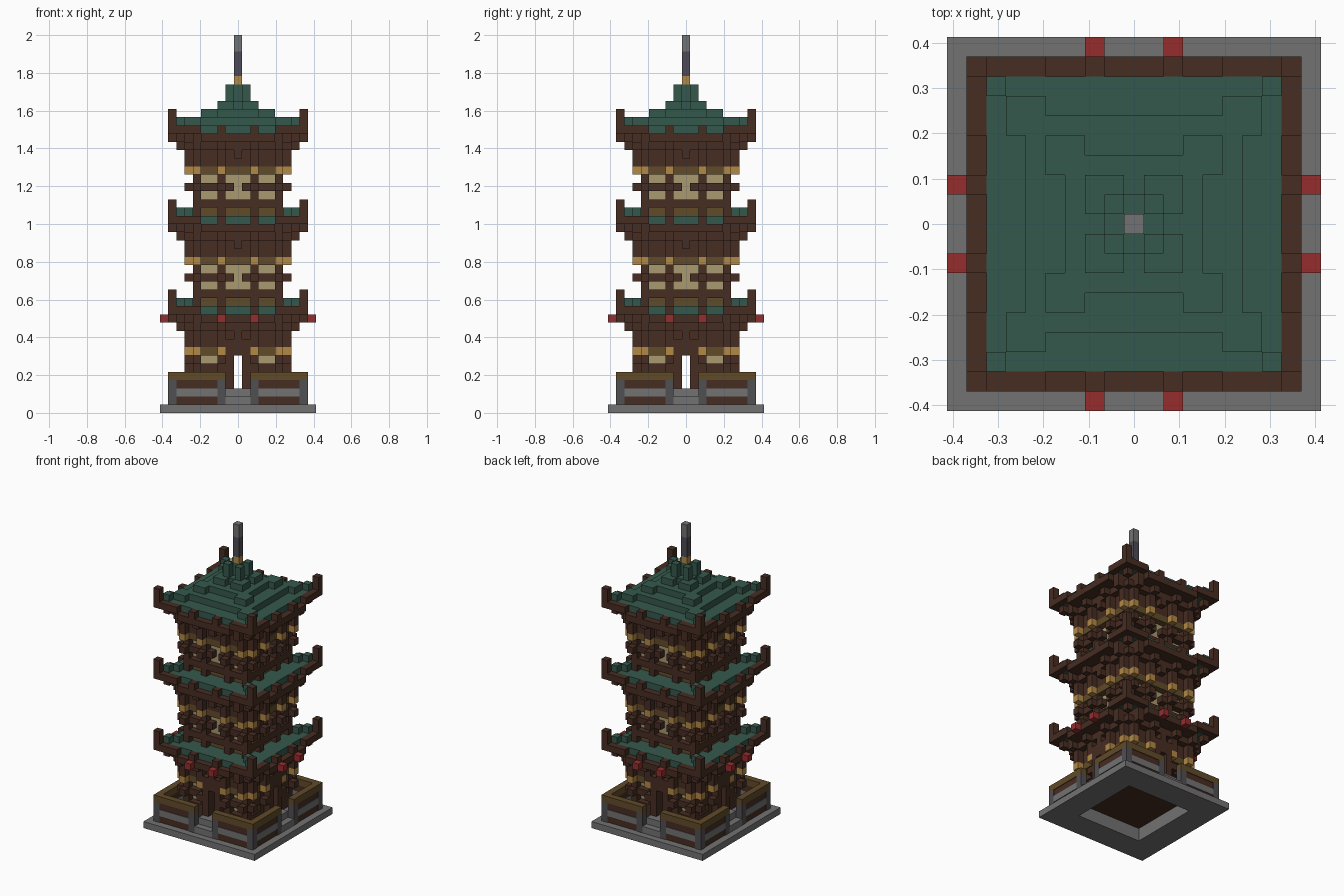
import bpy
import bmesh
from mathutils import Matrix, Vector

if "Cube" in bpy.data.objects:
    bpy.data.objects.remove(bpy.data.objects["Cube"], do_unlink=True)

UNIT = 2 / 46  # size of one block


def material(name, color):
    m = bpy.data.materials.new(name)
    m.use_nodes = True
    m.diffuse_color = (*color, 1)
    bsdf = m.node_tree.nodes["Principled BSDF"]
    bsdf.inputs["Base Color"].default_value = (*color, 1)
    bsdf.inputs["Roughness"].default_value = 0.9
    return m


STONE = material("stone gray", (0.17, 0.17, 0.17))
SLATE = material("dark stone", (0.08, 0.08, 0.088))
IRON = material("spire iron", (0.075, 0.07, 0.09))
WOOD = material("dark wood", (0.062, 0.026, 0.016))
BRONZE = material("brown gold", (0.12, 0.07, 0.022))
GOLD = material("gold", (0.45, 0.25, 0.06))
PAPER = material("window paper", (0.40, 0.32, 0.16))
TEAL = material("teal tile", (0.035, 0.098, 0.073))
RED = material("lantern red", (0.30, 0.027, 0.028))


def part(name, mat, boxes, lift=0, mirror=True, sides=4):
    """Boxes are (x0, x1, out0, out1, z0, z1) on the front side, in blocks."""
    bm = bmesh.new()
    for x0, x1, d0, d1, z0, z1 in boxes:
        spans = {(x0, x1), (-x1, -x0)} if mirror else {(x0, x1)}
        for a, b in sorted(spans):
            place = Matrix.Translation(((a + b) / 2, -(d0 + d1) / 2, (z0 + z1) / 2 + lift))
            size = Matrix.Diagonal(Vector((b - a, d1 - d0, z1 - z0, 1)))
            for k in range(sides):
                turn = Matrix.Rotation(k * 1.5707963, 4, 'Z')
                bmesh.ops.create_cube(bm, size=1, matrix=Matrix.Scale(UNIT, 4) @ turn @ place @ size)
    mesh = bpy.data.meshes.new(name)
    bm.to_mesh(mesh)
    bm.free()
    mesh.materials.append(mat)
    obj = bpy.data.objects.new(name, mesh)
    bpy.context.collection.objects.link(obj)
    return obj


def block(name, mat, r, z0, z1, lift=0):
    return part(name, mat, [(-r, r, -r, r, z0, z1)], lift, False, 1)


def at_posts(d0, d1, z0, z1):
    return [(c - 0.5, c + 0.5, d0, d1, z0, z1) for c in (2, 5)]


BAYS = [(-1.5, 1.5), (2.5, 4.5)]

# Base: hollow slab, terrace and steps
part("base_slab", STONE, [(-9.5, 9.5, 5.5, 9.5, 0, 1)])
part("terrace", STONE, [(-7.5, 7.5, 5.5, 7.5, 1, 2), (-1.5, 1.5, 5.5, 7.5, 2, 3)])
part("entry_step", STONE, [(-1.5, 1.5, 7.5, 8.5, 1, 2)])
block("ground_floor", WOOD, 5.5, 2, 3)

# Courtyard wall
part("wall_piers", SLATE, [(7.5, 8.5, 7.5, 8.5, 1, 4), (1.5, 2.5, 7.5, 8.5, 1, 4)])
part("wall_panels", WOOD, [(2.5, 7.5, 7.5, 8.4, 1, 2), (2.5, 7.5, 7.5, 8.4, 3, 4)])
part("wall_band", STONE, [(2.5, 7.5, 7.5, 8.5, 2, 3)])
part("wall_cap", BRONZE, [(1.5, 8.5, 7.5, 8.5, 4, 5)])

# Three storeys, each with its own eave
for n, label in enumerate(("lower", "middle", "upper")):
    z = 11 * n
    ground = n == 0
    inner = 0.5 if ground else 0

    # Walls and windows
    part(label + "_windows", PAPER, [(inner, 4.5, inner, 4.5, 4, 7)], z)
    part(label + "_sill_core", WOOD, [(inner, 4.5, inner, 4.5, 3, 4)], z)
    if not ground:
        block(label + "_skirt_panel", BRONZE, 4.6, 2, 3, z)
    part(label + "_posts", WOOD, at_posts(4.5, 5.5, 2, 7), z)
    part(label + "_sill", WOOD, [(inner, 5.5, 4.5, 5.5, 3, 4)], z)
    part(label + "_rail", WOOD, [(0.5, 5.5, 4.5, 5.5, 5, 6)] + at_posts(5.5, 6.5, 5, 6), z)

    # Gold band under the eave
    block(label + "_band", BRONZE, 5.5, 7, 8, z)
    part(label + "_gold_brackets", GOLD, at_posts(5.5, 6.5, 7, 8), z)

    # Stepped corbels
    block(label + "_corbel_core", WOOD, 5.5, 8, 11, z)
    part(label + "_corbels", WOOD, at_posts(5.5, 6.5, 8, 11) + at_posts(6.5, 7.5, 10, 11)
         + [(-0.5, 0.5, 5.5, 6.5, 9, 11), (-6.5, 6.5, 5.5, 6.5, 10, 11),
            (6.5, 7.5, 6.5, 7.5, 11, 12)], z)
    part(label + "_eave_soffit", WOOD, [(-5.5, 5.5, 0, 7.5, 11, 12)], z)

    # Eave rim rising to the corner horns
    part(label + "_eave_rim", WOOD,
         [(-4.5, 4.5, 7.5, 8.5, 11, 12), (4.5, 7.5, 7.5, 8.5, 12, 13),
          (1.5, 2.5, 7.5, 8.5, 12, 13)], z)
    part(label + "_corner_horns", WOOD, [(7.5, 8.5, 7.5, 8.5, 12, 15)], z)

    # Tiles
    block(label + "_eave_tiles", TEAL, 7.5, 12, 13, z)
    part(label + "_corner_tiles", TEAL,
         [(5.5, 6.5, 5.5, 6.5, 13, 14), (6.5, 7.5, 6.5, 7.5, 13, 14)], z)

# Doorways on all four sides
part("door_posts", WOOD, [(0.5, 1.5, 4.5, 6.5, 3, 7)])
part("door_lintels", WOOD, [(-1.5, 1.5, 5.5, 6.5, 7, 9)])

# Lanterns on the lowest eave
part("lanterns", RED, [(1.5, 2.5, 8.5, 9.5, 11, 12)])

# Top roof: notched layers
for i, (r, notch, z0, z1) in enumerate(
        [(6.5, 4.5, 35, 36), (4.5, 2.5, 36, 37), (2.5, 0.5, 37, 38), (1.5, 0.5, 38, 40)]):
    part(f"roof_layer_{i + 1}", TEAL,
         [(notch, r, notch, r, z0, z1), (1 - r, r - 1, 0, r - 1, z0, z1)])

# Spire
block("spire_collar", GOLD, 0.5, 40, 41)
block("spire_shaft", IRON, 0.5, 41, 44)
block("spire_tip", STONE, 0.5, 44, 46)
